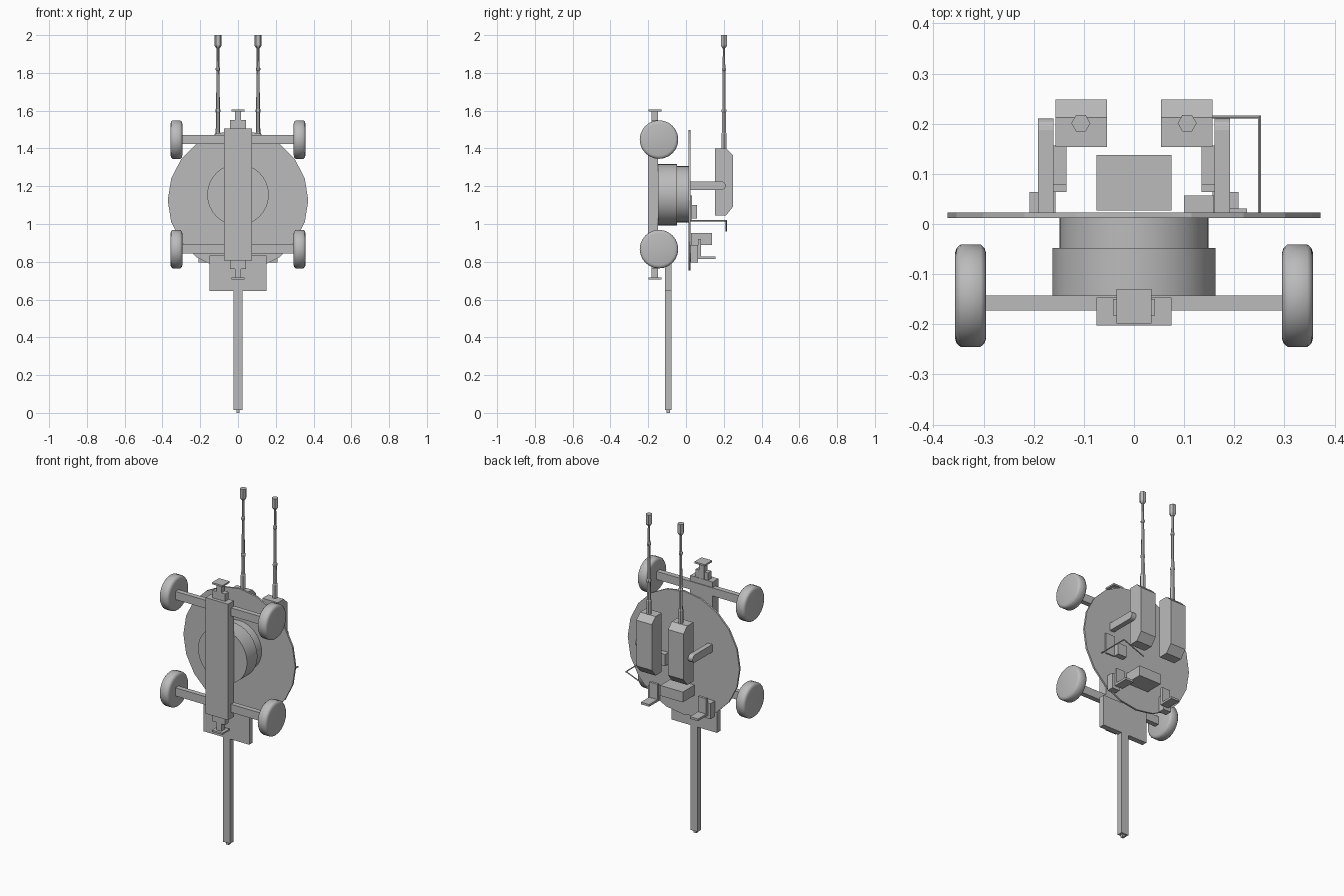
import bpy, bmesh, math
from mathutils import Vector

if "Cube" in bpy.data.objects:
    bpy.data.objects.remove(bpy.data.objects["Cube"])

grey = bpy.data.materials.new("plain grey")
grey.diffuse_color = (0.5, 0.5, 0.5, 1)
grey.use_nodes = True
grey.node_tree.nodes["Principled BSDF"].inputs["Base Color"].default_value = grey.diffuse_color


def finish(bm, name, smooth=None):
    """Turn a bmesh into a named object, optionally smooth by angle."""
    bmesh.ops.recalc_face_normals(bm, faces=bm.faces)
    me = bpy.data.meshes.new(name)
    bm.to_mesh(me)
    bm.free()
    ob = bpy.data.objects.new(name, me)
    bpy.context.collection.objects.link(ob)
    me.materials.append(grey)
    if smooth:
        bpy.ops.object.select_all(action='DESELECT')
        ob.select_set(True)
        bpy.context.view_layer.objects.active = ob
        bpy.ops.object.shade_smooth_by_angle(angle=math.radians(smooth))
    return ob


def box(name, x, y, z):
    """Box from (min, max) ranges."""
    bm = bmesh.new()
    bmesh.ops.create_cube(bm, size=1)
    for v in bm.verts:
        v.co = [r[0] + (c + 0.5) * (r[1] - r[0]) for c, r in zip(v.co, (x, y, z))]
    return finish(bm, name)


def prism(name, profile, x0, x1):
    """Extrude a (y, z) outline along x."""
    bm = bmesh.new()
    f = bm.faces.new([bm.verts.new((x0, y, z)) for y, z in profile])
    ext = bmesh.ops.extrude_face_region(bm, geom=[f])
    bmesh.ops.translate(bm, vec=(x1 - x0, 0, 0),
                        verts=[v for v in ext['geom'] if isinstance(v, bmesh.types.BMVert)])
    return finish(bm, name)


def lathe(name, profile, start, axis, sides, smooth=None):
    """Closed rings of (radius, distance) along x, y or z from start."""
    bm = bmesh.new()
    rings = []
    for r, d in profile:
        ring = []
        for i in range(sides):
            a = 2 * math.pi * i / sides
            c, s = r * math.cos(a), r * math.sin(a)
            off = {'x': (d, c, s), 'y': (c, d, s), 'z': (c, s, d)}[axis]
            ring.append(bm.verts.new(Vector(start) + Vector(off)))
        rings.append(ring)
    for a, b in zip(rings, rings[1:]):
        for i in range(sides):
            j = (i + 1) % sides
            bm.faces.new((a[i], a[j], b[j], b[i]))
    bm.faces.new(rings[0])
    bm.faces.new(rings[-1])
    return finish(bm, name, smooth)


def both(a, b, s):
    """Range mirrored to side s."""
    return tuple(sorted((a * s, b * s)))


# Chassis beam, trail plate and long post
box("chassis_beam", (-0.075, 0.075), (-0.202, -0.147), (0.807, 1.505))
box("trail_plate", (-0.152, 0.152), (-0.11, -0.077), (0.645, 0.833))
box("trail_post", (-0.024, 0.024), (-0.11, -0.077), (0.015, 0.645))
box("post_tip", (-0.009, 0.009), (-0.102, -0.085), (0, 0.015))

# Axles and wheels
for z in (1.447, 0.867):
    box("axle", (-0.3, 0.3), (-0.173, -0.143), (z - 0.024, z + 0.025))
    for s in (-1, 1):
        lathe("wheel", [(0.085, -0.031), (0.095, -0.028), (0.102, -0.02),
                        (0.102, 0.02), (0.095, 0.028), (0.085, 0.031)],
              (s * 0.326, -0.143, z), 'x', 24, 50)

# Levelling jacks at both ends of the beam
for z, d in ((1.505, 1), (0.807, -1)):
    box("jack_stem", (-0.017, 0.017), (-0.182, -0.148), tuple(sorted((z, z + d * 0.093))))
    box("jack_foot", (-0.035, 0.035), (-0.198, -0.13),
        tuple(sorted((z + d * 0.09, z + d * 0.1))))
    for s in (-1, 1):
        box("jack_bracket", both(0.017, 0.042, s), (-0.182, -0.15),
            tuple(sorted((z, z + d * 0.045))))

# Turntable pedestal and round platform
lathe("pedestal_lower", [(0.163, -0.147), (0.163, -0.048)], (0, 0, 1.155), 'y', 32, 30)
lathe("pedestal_upper", [(0.149, -0.048), (0.149, 0.012)], (0, 0, 1.157), 'y', 32, 30)
lathe("platform", [(0.372, 0.012), (0.372, 0.023)], (0, 0, 1.125), 'y', 20)

for s in (-1, 1):
    # Gun body with chamfered outer edges
    prism("gun_body", [(0.154, 1.045), (0.212, 1.045), (0.248, 1.09),
                       (0.248, 1.365), (0.212, 1.40), (0.154, 1.40)],
          s * 0.054, s * 0.157)
    # Barrel with rings and muzzle
    lathe("barrel", [(0.015, 1.4), (0.015, 1.48), (0.012, 1.485), (0.011, 1.59),
                     (0.014, 1.595), (0.014, 1.605), (0.01, 1.61), (0.008, 1.81),
                     (0.012, 1.815), (0.012, 1.825), (0.008, 1.83), (0.007, 1.93),
                     (0.012, 1.934), (0.019, 1.945), (0.019, 2.0)],
          (s * 0.106, 0.201, 0), 'z', 6)
    # Support arm with rounded end
    arc = [(0.187 + 0.023 * math.cos(a), 1.203 + 0.023 * math.sin(a))
           for a in [math.pi * (i / 8 - 0.5) for i in range(9)]]
    prism("support_arm", [(0.023, 1.18)] + arc + [(0.023, 1.226)], s * 0.161, s * 0.191)
    # Crew seat
    box("seat_mount", both(0.157, 0.208, s), (0.023, 0.064), (0.796, 0.89))
    box("seat_back", both(0.135, 0.19, s), (0.064, 0.079), (0.815, 0.92))
    box("seat_pan", both(0.135, 0.19, s), (0.079, 0.157), (0.815, 0.828))

# Equipment on the platform
box("ammunition_box", (-0.075, 0.075), (0.027, 0.138), (0.89, 0.952))
box("control_box", (0.1, 0.16), (0.023, 0.057), (1.03, 1.10))
box("control_plate", (0.165, 0.225), (0.023, 0.031), (1.025, 1.15))

# Bent sight rod
for a, b in (((0.25, 0.02, 1.017), (0.25, 0.216, 1.017)),
             ((0.25, 0.213, 1.017), (0.11, 0.213, 0.963))):
    a, b = Vector(a), Vector(b)
    bm = bmesh.new()
    bmesh.ops.create_cone(bm, segments=6, radius1=0.0035, radius2=0.0035,
                          depth=(b - a).length, cap_ends=True)
    bm.transform((b - a).to_track_quat('Z', 'Y').to_matrix().to_4x4())
    bmesh.ops.translate(bm, vec=(a + b) / 2, verts=bm.verts)
    finish(bm, "sight_rod")
